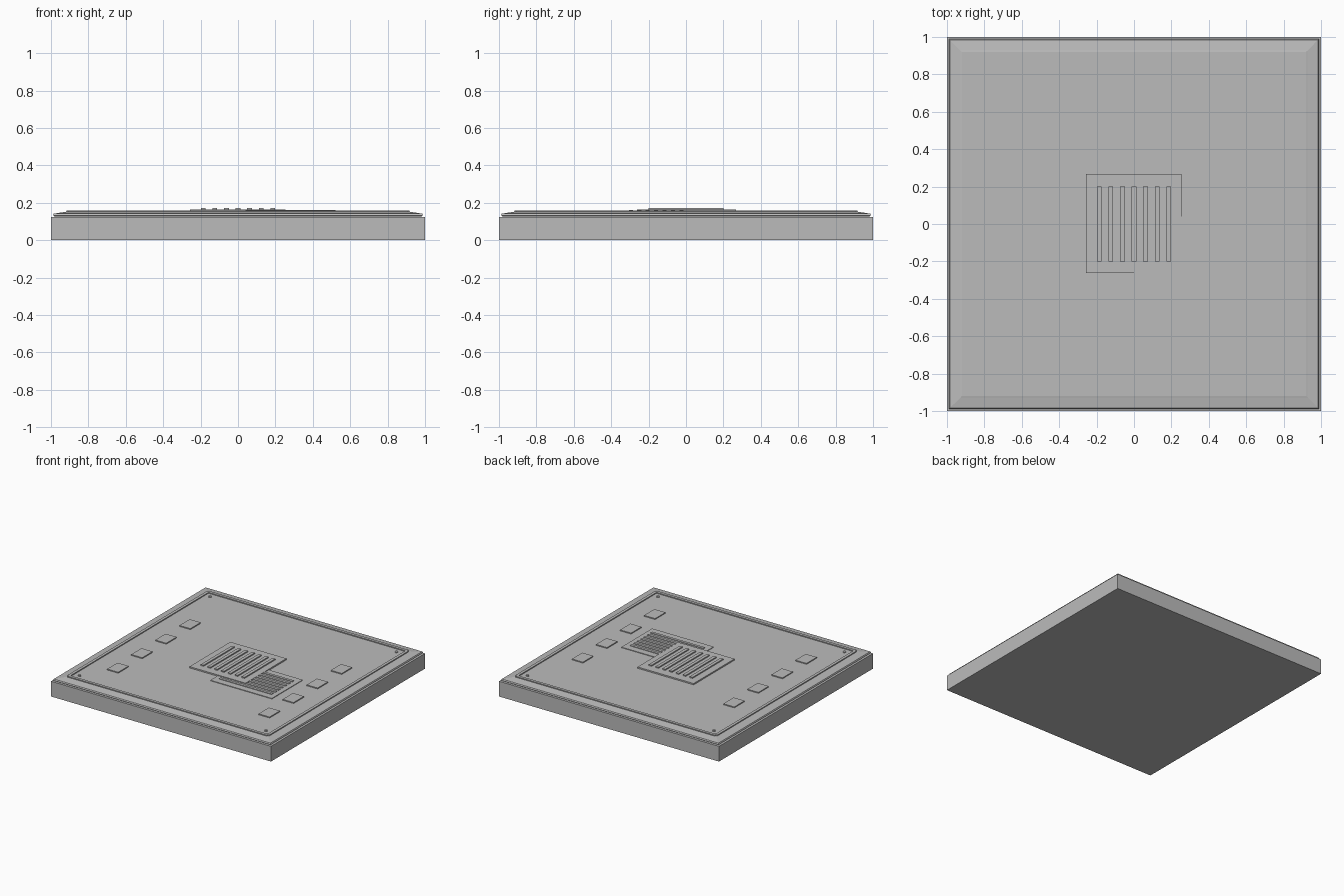
import bpy, bmesh

if "Cube" in bpy.data.objects:
    bpy.data.objects.remove(bpy.data.objects["Cube"])

grey = bpy.data.materials.new("plain grey")
grey.diffuse_color = (0.5, 0.5, 0.5, 1)
grey.use_nodes = True
grey.node_tree.nodes["Principled BSDF"].inputs["Base Color"].default_value = grey.diffuse_color


def finish(name, bm):
    bmesh.ops.recalc_face_normals(bm, faces=bm.faces)
    mesh = bpy.data.meshes.new(name)
    bm.to_mesh(mesh)
    bm.free()
    mesh.materials.append(grey)
    ob = bpy.data.objects.new(name, mesh)
    bpy.context.collection.objects.link(ob)
    return ob


def box(name, x0, x1, y0, y1, z0, z1):
    bm = bmesh.new()
    bmesh.ops.create_cube(bm, size=1)
    for v in bm.verts:
        v.co = ((x0 + x1) / 2 + v.co.x * (x1 - x0),
                (y0 + y1) / 2 + v.co.y * (y1 - y0),
                (z0 + z1) / 2 + v.co.z * (z1 - z0))
    return finish(name, bm)


def square_stack(name, profile):
    """Closed square solid through (half width, height) levels."""
    bm = bmesh.new()
    rings = [[bm.verts.new((sx * r, sy * r, z))
              for sx, sy in ((-1, -1), (1, -1), (1, 1), (-1, 1))]
             for r, z in profile]
    for a, b in zip(rings, rings[1:]):
        for i in range(4):
            j = (i + 1) % 4
            bm.faces.new((a[i], a[j], b[j], b[i]))
    bm.faces.new(rings[0][::-1])
    bm.faces.new(rings[-1])
    return finish(name, bm)


# Ground slab and the stepped panel on it
square_stack("base_slab", [(1, 0), (1, 0.125)])
square_stack("top_panel", [(0.98, 0.12), (0.98, 0.13), (0.99, 0.132),
                           (0.985, 0.142), (0.93, 0.15), (0.92, 0.152)])

# Raised border strips and corner studs
for s, side in ((-1, "low"), (1, "high")):
    a, b = sorted((s * 0.895, s * 0.918))
    box("border_x_" + side, a, b, -0.905, 0.905, 0.14, 0.16)
    box("border_y_" + side, -0.905, 0.905, a, b, 0.14, 0.16)
    for t in (-1, 1):
        bm = bmesh.new()
        bmesh.ops.create_cone(bm, cap_ends=True, segments=8, radius1=0.012,
                              radius2=0.012, depth=0.02)
        bmesh.ops.translate(bm, verts=bm.verts,
                            vec=(s * 0.847, t * 0.847, 0.15))
        finish("corner_stud", bm)

    # Row of four raised pads on each side
    for y in (-0.577, -0.265, 0.047, 0.36):
        box("side_pad", s * 0.688 - 0.05, s * 0.688 + 0.05,
            y - 0.067, y + 0.067, 0.145, 0.16)

# Central plate with long fins
box("central_plate", -0.257, 0.253, -0.263, 0.268, 0.145, 0.163)
for i in range(7):
    x = -0.186 + i * 0.062
    box("central_fin", x - 0.013, x + 0.013, -0.2, 0.2, 0.16, 0.172)

# Offset grille, partly under the central plate
box("grille_plate", 0.0, 0.56, -0.36, 0.04, 0.145, 0.157)
for i in range(7):
    y = -0.025 - i * 0.045
    box("grille_slat", 0.04, 0.52, y - 0.011, y + 0.011, 0.155, 0.162)
